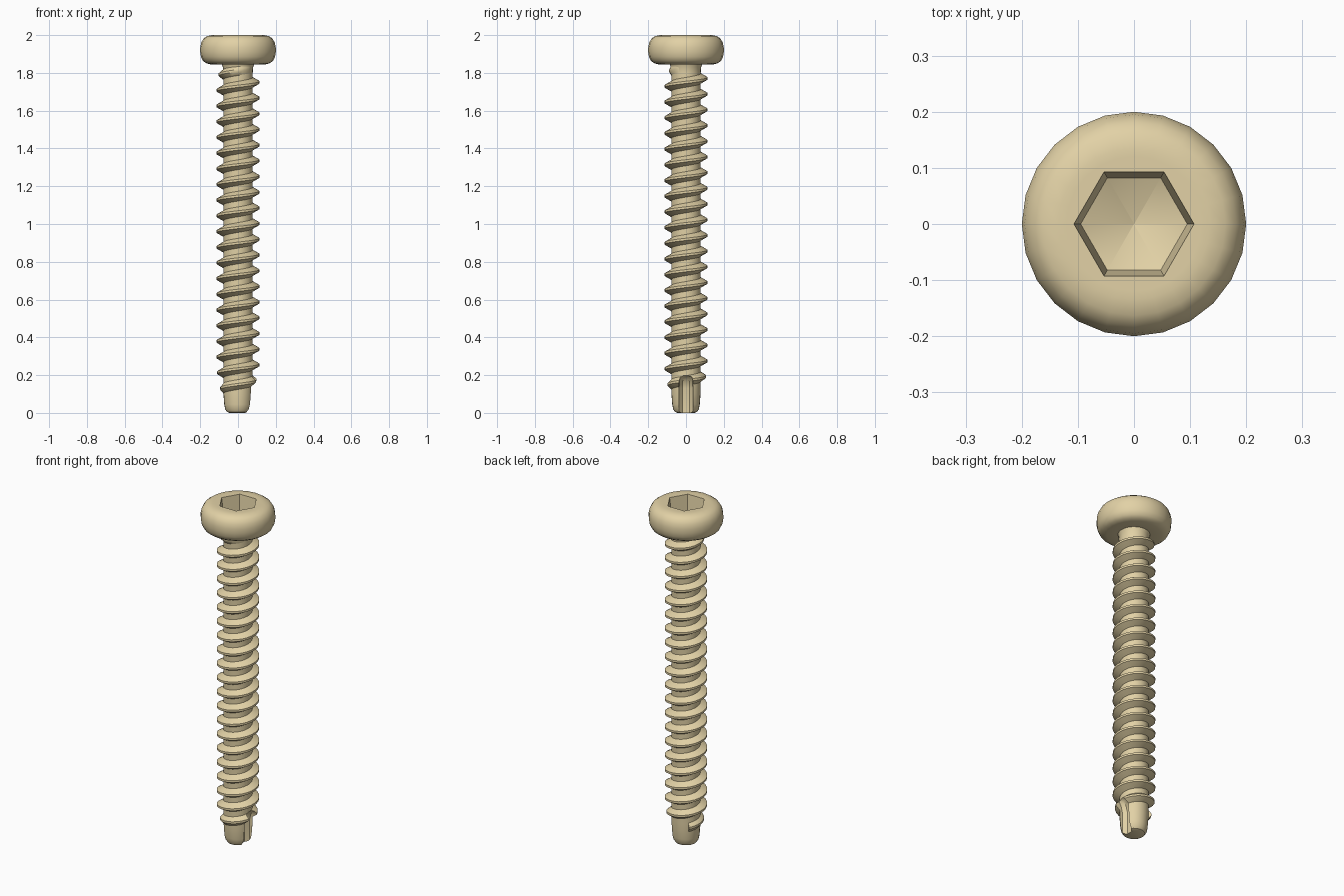
import bpy, bmesh, math

if "Cube" in bpy.data.objects:
    bpy.data.objects.remove(bpy.data.objects["Cube"])

mat = bpy.data.materials.new("brass")
mat.diffuse_color = (0.76, 0.64, 0.38, 1)
mat.use_nodes = True
mat.node_tree.nodes["Principled BSDF"].inputs["Base Color"].default_value = mat.diffuse_color
TAU = 2 * math.pi


def make_object(name, bm):
    bmesh.ops.remove_doubles(bm, verts=bm.verts, dist=1e-5)
    bmesh.ops.recalc_face_normals(bm, faces=bm.faces)
    me = bpy.data.meshes.new(name)
    bm.to_mesh(me)
    bm.free()
    me.materials.append(mat)
    ob = bpy.data.objects.new(name, me)
    bpy.context.collection.objects.link(ob)
    return ob


def loft(name, rings):
    """Closed solid skinned through equal-length rings of points."""
    bm = bmesh.new()
    rows = [[bm.verts.new(p) for p in ring] for ring in rings]
    n = len(rows[0])
    for a, b in zip(rows, rows[1:]):
        for i in range(n):
            j = (i + 1) % n
            bm.faces.new((a[i], a[j], b[j], b[i]))
    bm.faces.new(rows[0])
    bm.faces.new(rows[-1])
    return make_object(name, bm)


def lathe(name, profile, sides):
    return loft(name, [[(r * math.cos(TAU * i / sides), r * math.sin(TAU * i / sides), z)
                        for i in range(sides)] for r, z in profile])


def activate(ob):
    bpy.ops.object.select_all(action='DESELECT')
    ob.select_set(True)
    bpy.context.view_layer.objects.active = ob


def cut(ob, cutter):
    mod = ob.modifiers.new("cut", 'BOOLEAN')
    mod.operation, mod.solver, mod.object = 'DIFFERENCE', 'EXACT', cutter
    activate(ob)
    bpy.ops.object.modifier_apply(modifier=mod.name)


# Rounded pan head
head = lathe("head", [(0.10, 1.845), (0.145, 1.845), (0.168, 1.851), (0.185, 1.863), (0.196, 1.885),
                      (0.20, 1.91), (0.20, 1.935), (0.195, 1.96), (0.182, 1.982),
                      (0.163, 1.995), (0.135, 2.0), (0.12, 2.0)], 24)

# Hexagonal socket with a conical floor
socket = lathe("socket_cutter", [(0.0005, 1.868), (0.095, 1.91), (0.107, 2.0), (0.1085, 2.01)], 6)
cut(head, socket)

# Core with rounded tip
core = lathe("shaft", [(0.045, 0.0), (0.058, 0.005), (0.068, 0.02), (0.073, 0.045), (0.077, 0.10),
                       (0.078, 0.14), (0.078, 1.80), (0.08, 1.83), (0.088, 1.85)], 24)

# Helical thread, fading at both ends
PITCH, STEPS = 0.0831, 24
first, last = -int(19.65 * STEPS), int(1.0 * STEPS)
rings = []
for k in range(first, last + 1):
    t = TAU * k / STEPS
    z = 1.75 + PITCH * k / STEPS
    low = min(1, 0.5 + 0.5 * (k - first) / (1.3 * STEPS))
    high = min(1, (last - k) / (0.7 * STEPS))
    crest = 0.071 + 0.043 * min(low, 0.1 + 0.9 * high)
    ring = [(0.066, -0.032), (0.078, -0.026), (crest, -0.006), (crest, 0.006),
            (0.078, 0.026), (0.066, 0.032)]
    rings.append([(r * math.cos(t), r * math.sin(t), z + dz) for r, dz in ring])
thread = loft("thread", rings)

# Cutting flute on the +x side of the tip, arched at its upper end
flute_rings = []
for z, w, x in [(-0.02, 1, 0.03), (0.13, 1, 0.03), (0.165, 0.97, 0.04),
                (0.19, 0.85, 0.06), (0.205, 0.6, 0.09)]:
    flute_rings.append([(0.15, -0.04 * w, z), (x + 0.02, -0.036 * w, z), (x, -0.018 * w, z),
                        (x, 0.018 * w, z), (x + 0.02, 0.036 * w, z), (0.15, 0.04 * w, z)])
flute = loft("flute_cutter", flute_rings)
cut(core, flute)
cut(thread, flute)

for cutter in (socket, flute):
    bpy.data.objects.remove(cutter)

# Smooth shading with crisp socket, flute and thread edges
for ob in (head, core, thread):
    activate(ob)
    bpy.ops.object.shade_smooth_by_angle(angle=math.radians(32))
